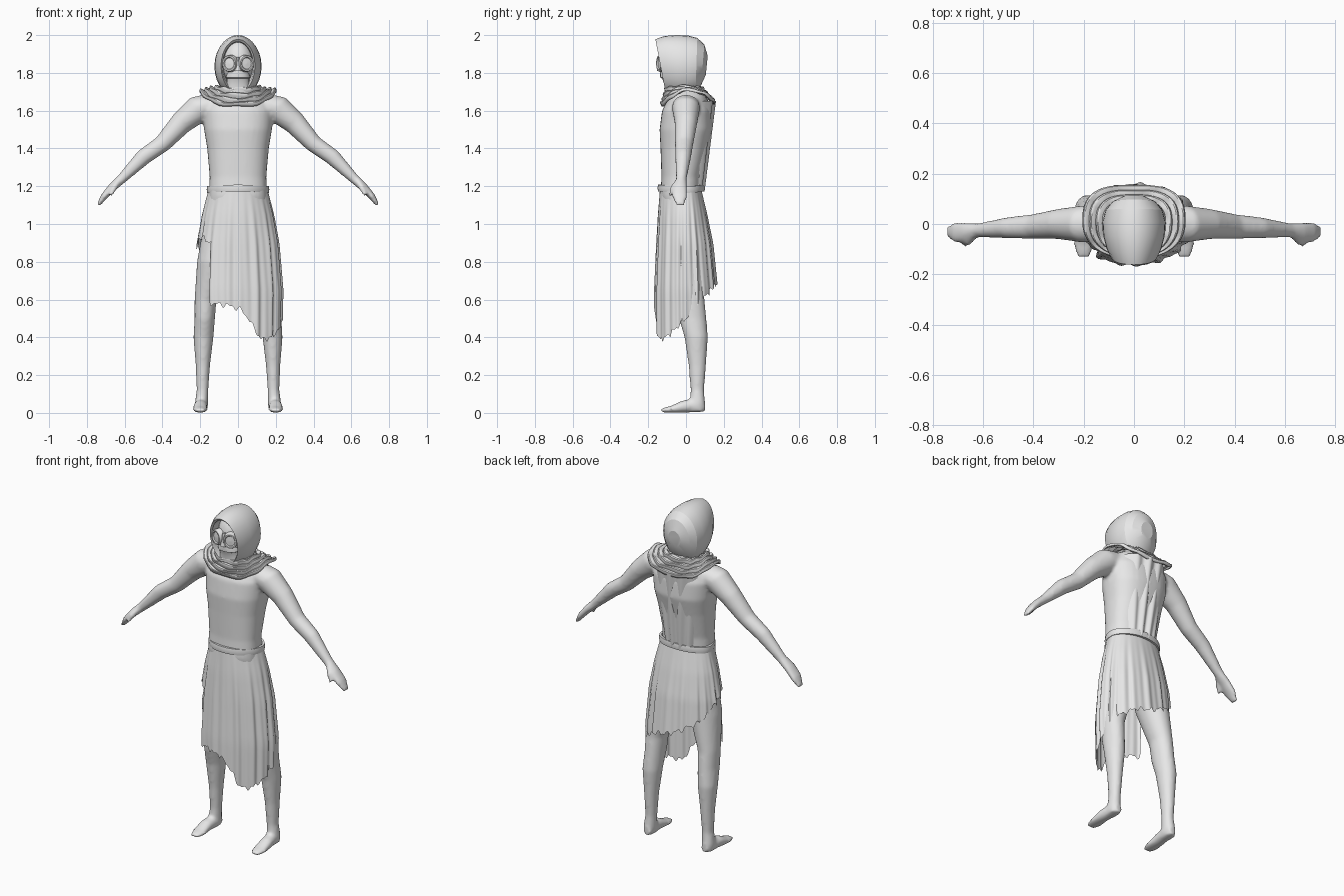
import bpy, bmesh
from math import sin, cos, pi, radians, sqrt, copysign
from mathutils import Vector

cube = bpy.data.objects.get("Cube")
if cube:
    bpy.data.objects.remove(cube)

grey = bpy.data.materials.new("plain_grey")
grey.use_nodes = True
grey.diffuse_color = (0.8, 0.8, 0.8, 1)
grey.node_tree.nodes["Principled BSDF"].inputs["Base Color"].default_value = (0.8, 0.8, 0.8, 1)


def interp(table, x):
    """Read a row of values from a table sorted by its first column."""
    for a, b in zip(table, table[1:]):
        if x <= b[0]:
            t = max(0, (x - a[0]) / (b[0] - a[0]))
            return [p + (q - p) * t for p, q in zip(a[1:], b[1:])]
    return table[-1][1:]


def sheet(bm, nu, nv, f, wrap=True, caps=False):
    """Grid of faces through f(u, v), closed around u when wrap is set."""
    cols = nu if wrap else nu + 1
    rows = [[bm.verts.new(f(i / nu, j / nv)) for i in range(cols)] for j in range(nv + 1)]
    for a, b in zip(rows, rows[1:]):
        for i in range(nu):
            k = (i + 1) % cols
            bm.faces.new((a[i], a[k], b[k], b[i]))
    if caps:
        bm.faces.new(rows[0])
        bm.faces.new(rows[-1][::-1])


def loft(bm, rings, seg=24, power=1.0):
    """Closed tube; each ring is (centre, half axis, half axis)."""
    def f(u, v):
        c, p, q = (Vector(k) for k in rings[round(v * (len(rings) - 1))])
        a, b = cos(2 * pi * u), sin(2 * pi * u)
        return c + p * copysign(abs(a) ** power, a) + q * copysign(abs(b) ** power, b)
    sheet(bm, seg, len(rings) - 1, f, caps=True)


def finish(name, bm, angle=40):
    bmesh.ops.recalc_face_normals(bm, faces=bm.faces[:])
    me = bpy.data.meshes.new(name)
    bm.to_mesh(me)
    bm.free()
    me.materials.append(grey)
    ob = bpy.data.objects.new(name, me)
    bpy.context.collection.objects.link(ob)
    bpy.ops.object.select_all(action='DESELECT')
    ob.select_set(True)
    bpy.context.view_layer.objects.active = ob
    bpy.ops.object.shade_smooth_by_angle(angle=radians(angle))
    return ob


# Body: torso, arms, hands, legs and feet fused into one skin
bm = bmesh.new()
torso = [(.95, 0, .17, .10), (1.15, -.03, .153, .105), (1.25, -.025, .15, .105),
         (1.4, -.01, .163, .125), (1.5, 0, .18, .14), (1.6, .005, .187, .132),
         (1.67, .01, .16, .10), (1.72, 0, .085, .08), (1.8, -.01, .06, .06)]
loft(bm, [((0, y, z), (rx, 0, 0), (0, ry, 0)) for z, y, rx, ry in torso], 32, 0.85)
arm = [(.13, 1.635, 0, .07, .07), (.2, 1.615, 0, .074, .075), (.3, 1.535, 0, .06, .06),
       (.4, 1.425, -.01, .049, .046), (.5, 1.355, -.015, .042, .043),
       (.62, 1.235, -.025, .028, .026), (.67, 1.19, -.033, .04, .022),
       (.71, 1.145, -.033, .042, .018), (.74, 1.1, -.03, .022, .01)]
leg = [(.98, .10, 0, .085, .10), (.8, .13, 0, .087, .098), (.6, .172, .025, .058, .073),
       (.5, .176, .035, .054, .073), (.4, .183, .054, .053, .062), (.25, .186, .06, .038, .046),
       (.12, .188, .06, .031, .036), (.05, .194, .06, .035, .042), (.01, .195, .055, .032, .043)]
foot = [(.1, .19, .03, .02, .025), (.05, .193, .04, .034, .038), (-.02, .2, .033, .037, .032),
        (-.08, .2, .019, .041, .018), (-.13, .2, .013, .026, .012)]
for s in (1, -1):
    loft(bm, [((s * x, y, z), (0, ry, 0), (s * r * .7, 0, r * .72)) for x, z, y, ry, r in arm])
    loft(bm, [((s * x, y, z), (rx, 0, 0), (0, ry, 0)) for z, x, y, rx, ry in leg])
    loft(bm, [((s * x, y, z), (rx, 0, 0), (0, 0, rz)) for y, x, z, rx, rz in foot])
    loft(bm, [((s * x, y, z), (0, r, 0), (s * r * .7, 0, r * .7)) for x, y, z, r in
              ((.63, -.04, 1.23, .018), (.655, -.07, 1.19, .016), (.675, -.083, 1.15, .01))], 12)
body = finish("body", bm)
remesh = body.modifiers.new("fuse", 'REMESH')
remesh.mode = 'VOXEL'
remesh.voxel_size = 0.01
remesh.use_smooth_shade = True
soft = body.modifiers.new("soften", 'SMOOTH')
soft.factor = 0.5
soft.iterations = 6

# Skirt: pleated wrap with a slanting torn hem and an open right thigh
HEM = [(-180, .69), (-135, .78), (-100, .88), (-62, .93), (-44, .90), (-40, .58), (-15, .57),
       (2, .55), (14, .50), (25, .42), (35, .385), (50, .40), (65, .43), (90, .5),
       (120, .6), (150, .66), (180, .69)]
FLARE = [(.38, .228, .165, .165), (.65, .235, .165, .165), (.9, .215, .155, .14),
         (1.05, .19, .148, .112), (1.18, .157, .138, .082)]


def skirt_point(u, v):
    a = (u - .5) * 2 * pi
    hem = interp(HEM, (u - .5) * 360)[0] + .01 * sin(23 * a) + .007 * sin(41 * a)
    z = 1.18 + (hem - 1.18) * v
    half, front, back = interp(FLARE, z)
    drop = min(1, (1.18 - z) / .3)
    k = 1 + drop * (.022 * sin(17 * a + .5 * sin(3 * a)) + .015 * sin(29 * a + 2 * z))
    return Vector((half * sin(a) * k, -cos(a) * (front if cos(a) > 0 else back) * k, z))


bm = bmesh.new()
sheet(bm, 180, 18, skirt_point)
finish("skirt", bm)

# Belt: flat band around the waist
bm = bmesh.new()
BAND = [(.15, 1.165), (.163, 1.165), (.166, 1.183), (.163, 1.2), (.15, 1.2)]


def belt_point(u, v):
    a = 2 * pi * u
    r, z = BAND[round(v * 4)]
    depth = r - (.015 if cos(a) > 0 else .066)
    return Vector((r * sin(a), -cos(a) * depth, z + .008 * cos(a) ** 2))


sheet(bm, 48, 4, belt_point)
finish("belt", bm, 30)


# Back drape: loose folds hanging from collar to belt
def drape_point(u, v):
    x = (u * 2 - 1) * (.09 + .05 * v)
    y = (.092 + .058 * v) * sqrt(1 - (x / .2) ** 2)
    fold = .009 * sin(22 * u + 2.5 * v) * sin(pi * u)
    return Vector((x, y + fold - .02 * abs(u * 2 - 1) ** 6, 1.18 + .47 * v))


bm = bmesh.new()
sheet(bm, 40, 14, drape_point, wrap=False)
finish("back_drape", bm)


# Cowl: layered scarf, peaked at the shoulders and dipping front and back
def cowl_point(u, v):
    a = 2 * pi * u
    sx, cy = sin(a), -cos(a)
    n = .75
    x = copysign(abs(sx) ** n, sx)
    y = copysign(abs(cy) ** n, cy)
    roll = (v * 4) % 1 if v < 1 else 1
    puff = .012 * sin(pi * roll)
    dip = (.085 if cy < 0 else .07) * abs(cy) ** 1.5
    half = .10 + .105 * v + puff * .5
    depth = (.10 + .03 * v if cy < 0 else .075 + .075 * v) + puff
    z = 1.725 - .02 * v - dip * v ** .8 + puff + .004 * sin(9 * a + 8 * v)
    return Vector((half * x, depth * y + .015 * v * abs(sx), z))


bm = bmesh.new()
sheet(bm, 48, 20, cowl_point)
cowl = finish("cowl", bm, 30)
thick = cowl.modifiers.new("cloth", 'SOLIDIFY')
thick.thickness = 0.008

# Hood: deep rim that turns inward, rounded crown and back
HOOD = [(-.04, -.04, .075, 1.96, 1.72), (-.15, -.095, .082, 1.965, 1.70),
        (-.162, -.108, .09, 1.978, 1.695), (-.115, -.085, .108, 1.995, 1.685),
        (-.05, -.045, .122, 2.0, 1.675), (.01, .01, .125, 1.998, 1.67),
        (.06, .05, .113, 1.985, 1.69), (.097, .08, .085, 1.95, 1.735),
        (.115, .105, .04, 1.89, 1.79)]


def hood_point(u, v):
    yt, yb, half, top, low = HOOD[round(v * 8)]
    a = 2 * pi * u
    t = (1 + cos(a)) / 2
    return Vector((half * sin(a), yb + (yt - yb) * t, low + (top - low) * t))


bm = bmesh.new()
sheet(bm, 28, 8, hood_point)
bm.verts.ensure_lookup_table()
bm.faces.new(bm.verts[-28:])
finish("hood", bm, 22)

# Head inside the hood
bm = bmesh.new()
bmesh.ops.create_uvsphere(bm, u_segments=24, v_segments=16, radius=1)
bmesh.ops.scale(bm, vec=(.082, .085, .125), verts=bm.verts[:])
bmesh.ops.translate(bm, vec=(0, -.045, 1.85), verts=bm.verts[:])
finish("head", bm)

# Goggles: two rimmed lenses angled round the face, with a nose bridge
bm = bmesh.new()
LENS = [(0, .012), (.026, .010), (.03, .016), (.037, .016), (.041, .006), (.041, -.03)]
for s in (1, -1):
    def lens_point(u, v):
        r, d = LENS[round(v * 5)]
        a = 2 * pi * u
        out = Vector((s * .35, -.94, 0))
        side = Vector((.94, s * .35, 0))
        return (Vector((s * .042, -.13, 1.85)) + out * d
                + side * (r + .0004) * cos(a) + Vector((0, 0, r + .0004)) * sin(a) * 1.1)
    sheet(bm, 24, 5, lens_point)
loft(bm, [((0, y, z), (w, 0, 0), (0, .02, 0)) for z, y, w in
          ((1.885, -.125, .008), (1.85, -.13, .01), (1.81, -.135, .02))], 12)
finish("goggles", bm)

# Face mask: cup over the mouth and chin, with a wrap round the neck
bm = bmesh.new()
loft(bm, [((0, -.07, z), (w, 0, 0), (0, d, 0)) for z, w, d in
          ((1.83, .035, .066), (1.80, .058, .068), (1.775, .066, .066), (1.77, .06, .056),
           (1.74, .06, .045), (1.70, .07, .045))], 20, 0.85)
finish("face_mask", bm, 30)
